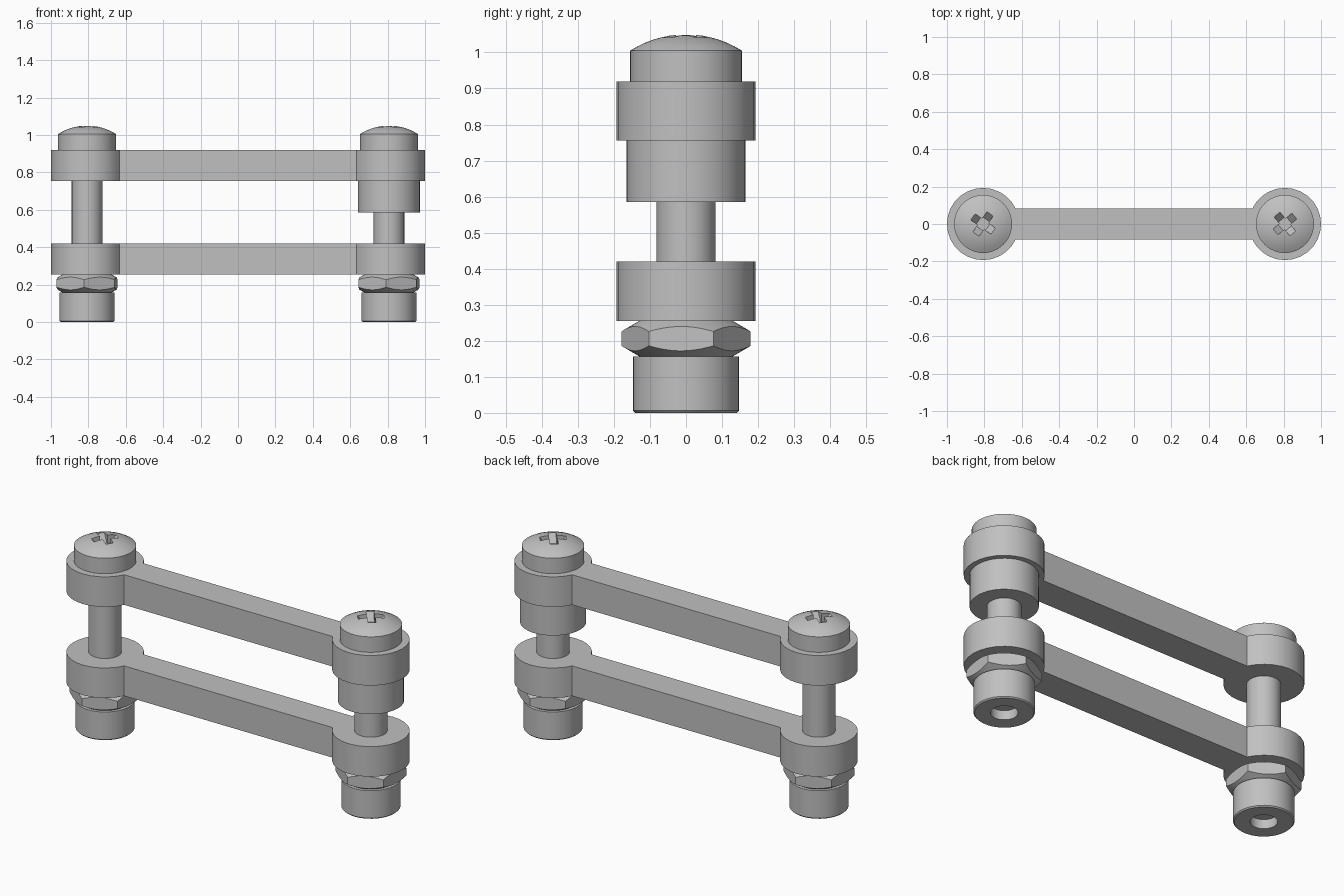
import bpy
import bmesh
from math import sin, cos, radians, asin, pi, tau
from mathutils import Matrix, Vector

cube = bpy.data.objects.get("Cube")
if cube:
    bpy.data.objects.remove(cube, do_unlink=True)

steel = bpy.data.materials.new("grey steel")
steel.use_nodes = True
GREY = (0.53, 0.53, 0.53, 1)
steel.diffuse_color = GREY
steel.node_tree.nodes["Principled BSDF"].inputs["Base Color"].default_value = GREY

PIVOT = 0.807      # distance of each bolt axis from the centre
EYE = 0.193        # radius of the link ends
HALF_BAR = 0.083   # half width of the link bars
SEGMENTS = 48


def finish(name, bm, location=(0, 0, 0)):
    bmesh.ops.recalc_face_normals(bm, faces=bm.faces)
    mesh = bpy.data.meshes.new(name)
    bm.to_mesh(mesh)
    bm.free()
    mesh.materials.append(steel)
    obj = bpy.data.objects.new(name, mesh)
    obj.location = location
    bpy.context.collection.objects.link(obj)
    return obj


def activate(obj):
    bpy.ops.object.select_all(action='DESELECT')
    obj.select_set(True)
    bpy.context.view_layer.objects.active = obj


def smooth(obj):
    activate(obj)
    bpy.ops.object.shade_smooth_by_angle(angle=radians(30))


def lathe(name, profile, x):
    """Revolve (radius, height) points around a vertical axis."""
    bm = bmesh.new()
    verts = [bm.verts.new((r, 0, z)) for r, z in profile]
    edges = [bm.edges.new(pair) for pair in zip(verts, verts[1:])]
    bmesh.ops.spin(bm, geom=verts + edges, cent=(0, 0, 0), axis=(0, 0, 1),
                   angle=tau, steps=SEGMENTS, use_merge=True)
    bmesh.ops.remove_doubles(bm, verts=bm.verts, dist=0.0001)
    return finish(name, bm, (x, 0, 0))


def prism(name, outline, direction, location=(0, 0, 0)):
    """Extrude a closed outline of 3D points."""
    bm = bmesh.new()
    face = bm.faces.new([bm.verts.new(p) for p in outline])
    grown = bmesh.ops.extrude_face_region(bm, geom=[face], use_keep_orig=True)
    moved = [v for v in grown["geom"] if isinstance(v, bmesh.types.BMVert)]
    bmesh.ops.translate(bm, verts=moved, vec=direction)
    return finish(name, bm, location)


def combine(obj, tool, operation):
    """Apply a boolean and discard the tool."""
    tool.hide_render = True
    mod = obj.modifiers.new("cut", 'BOOLEAN')
    mod.operation = operation
    mod.solver = 'EXACT'
    mod.object = tool
    bpy.context.view_layer.update()
    activate(obj)
    bpy.ops.object.modifier_apply(modifier=mod.name)
    bpy.data.objects.remove(tool, do_unlink=True)


def link(name, bottom, top):
    """Flat bar with a round eye at both ends."""
    start = asin(HALF_BAR / EYE)
    steps = 24
    outline = []
    for side in (1, -1):
        for i in range(steps + 1):
            a = -pi + start + (tau - 2 * start) * i / steps
            outline.append((side * (PIVOT + EYE * cos(a)), side * EYE * sin(a), bottom))
    smooth(prism(name, outline, (0, 0, top - bottom)))


def bolt(name, x, turn):
    """Domed bolt with a tapered cross recess."""
    rim, rim_z, top = 0.155, 1.005, 1.05
    rise = top - rim_z
    radius = (rim ** 2 + rise ** 2) / (2 * rise)
    edge = asin(rim / radius)
    dome = [(radius * sin(edge * i / 7), top - radius * (1 - cos(edge * i / 7)))
            for i in range(8)]
    shaft = [(rim, 0.92), (0.082, 0.92), (0.082, 0.15), (0, 0.15)]
    obj = lathe(name, dome + shaft, x)
    for quarter in (0, 90):
        slot = prism("slot_cutter",
                     [(-0.09, -0.02, 1.07), (0.09, -0.02, 1.07),
                      (0.03, -0.02, 1.0), (-0.03, -0.02, 1.0)],
                     (0, 0.04, 0), (x, 0, 0))
        slot.rotation_euler.z = radians(turn + quarter)
        combine(obj, slot, 'DIFFERENCE')
    smooth(obj)


def nut(name, x):
    """Hexagon with conical chamfers above and below."""
    low, high, corner = 0.157, 0.255, 0.18
    hexagon = [(corner * cos(radians(25 + 60 * k)),
                corner * sin(radians(25 + 60 * k)), low - 0.01) for k in range(6)]
    obj = prism(name, hexagon, (0, 0, high - low + 0.02), (x, 0, 0))
    chamfer = lathe("chamfer_tool",
                    [(0, low), (0.13, low), (0.19, low + 0.035),
                     (0.19, high - 0.035), (0.13, high), (0, high)], x)
    combine(obj, chamfer, 'INTERSECT')
    smooth(obj)


# Links
link("upper_link", 0.755, 0.92)
link("lower_link", 0.255, 0.42)

# Bolts, nuts and hollow end collars
for side, x, turn in (("right", -PIVOT, 55), ("left", PIVOT, 40)):
    bolt(side + "_bolt", x, turn)
    nut(side + "_nut", x)
    smooth(lathe(side + "_end_collar",
                 [(0, 0.05), (0.066, 0.05), (0.066, 0), (0.141, 0),
                  (0.147, 0.006), (0.147, 0.157), (0, 0.157)], x))

# Spacer under the upper link
smooth(lathe("left_spacer",
             [(0, 0.755), (0.165, 0.755), (0.165, 0.585), (0, 0.585)], PIVOT))
